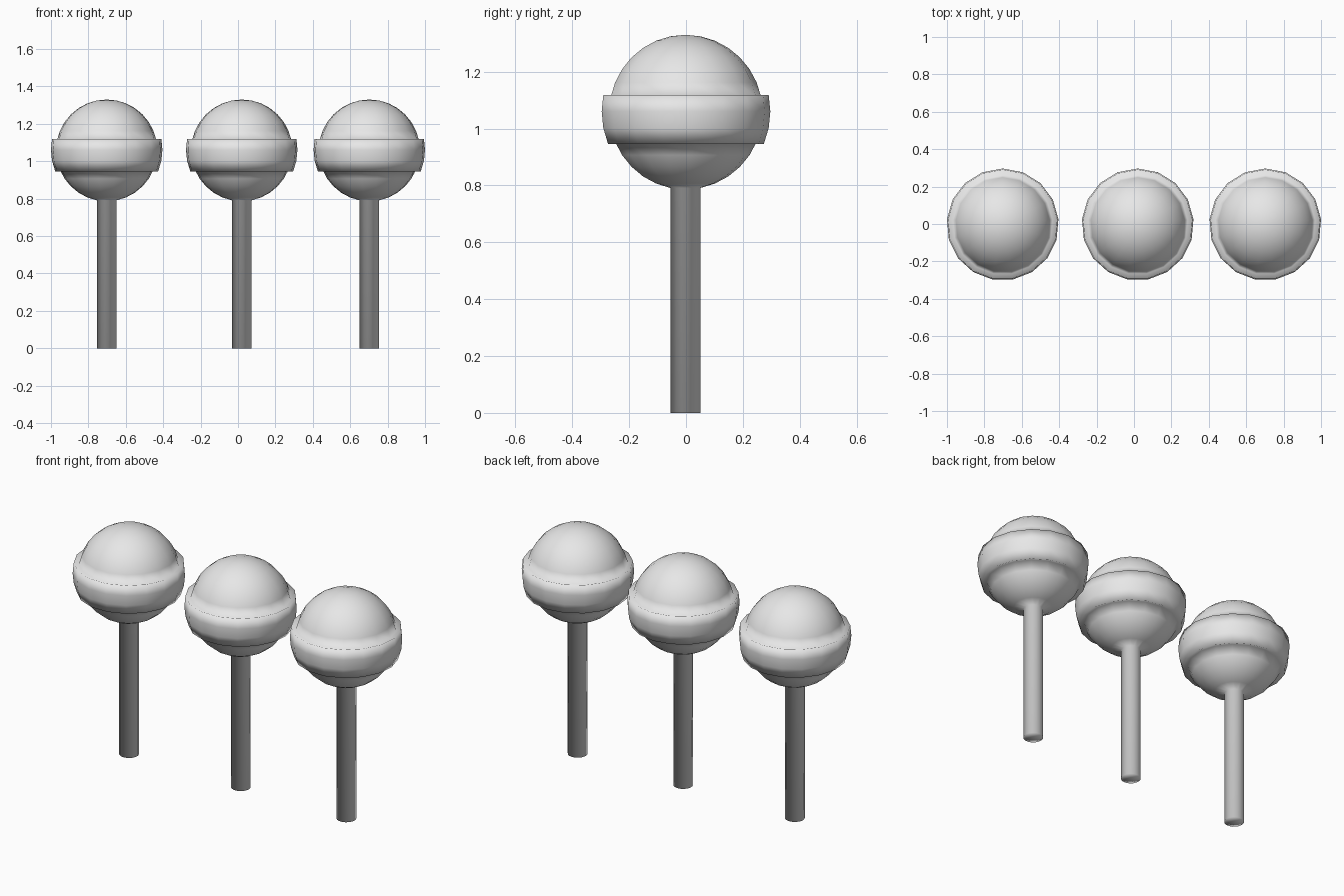
import bpy
import bmesh
from math import sin, cos, pi, tau
from mathutils import Vector

cube = bpy.data.objects.get("Cube")
if cube:
    bpy.data.objects.remove(cube, do_unlink=True)

SIDES = 17          # facets around each lollipop
RINGS = 16          # rings from pole to pole of the ball
RADIUS = 0.272
CENTER_Z = 1.058
BAND_Z = 1.032      # middle height of the raised band
BAND_SCALE = 1.1

grey = bpy.data.materials.new("plain_grey")
grey.use_nodes = True
grey.diffuse_color = (0.8, 0.8, 0.8, 1)
grey.node_tree.nodes["Principled BSDF"].inputs["Base Color"].default_value = (0.8, 0.8, 0.8, 1)


def ball_point(ring):
    """Profile point on the ball, counted in rings from the top."""
    a = pi * ring / RINGS
    return RADIUS * sin(a), CENTER_Z + RADIUS * cos(a)


def band_point(ring):
    """Ball point pushed outward around the middle of the band."""
    r, z = ball_point(ring)
    return r * BAND_SCALE, BAND_Z + (z - BAND_Z) * BAND_SCALE


def lollipop_profile():
    upper = [ball_point(i) for i in range(0, 8)]
    band = [band_point(i) for i in range(7, 11)]
    lower = [ball_point(i) for i in range(10, RINGS)]
    stick = [(lower[-1][0], 0), (0, 0)]
    return upper + band + lower + stick


def make_lollipop(name, x):
    bm = bmesh.new()
    verts = [bm.verts.new((0, r, z)) for r, z in lollipop_profile()]
    edges = [bm.edges.new(pair) for pair in zip(verts, verts[1:])]
    bmesh.ops.spin(bm, geom=verts + edges, cent=(0, 0, 0), axis=(0, 0, 1),
                   angle=tau, steps=SIDES)
    bmesh.ops.remove_doubles(bm, verts=bm.verts, dist=0.0005)
    bmesh.ops.recalc_face_normals(bm, faces=bm.faces)
    for face in bm.faces:
        face.smooth = True
    mesh = bpy.data.meshes.new(name)
    bm.to_mesh(mesh)
    bm.free()
    mesh.materials.append(grey)
    obj = bpy.data.objects.new(name, mesh)
    obj.location = Vector((x, -0.0025, 0))
    bpy.context.collection.objects.link(obj)


# Row of three lollipops: ball, raised band and stick in one turned shape
for name, x in (("right_lollipop", -0.702), ("middle_lollipop", 0.02), ("left_lollipop", 0.702)):
    make_lollipop(name, x)
